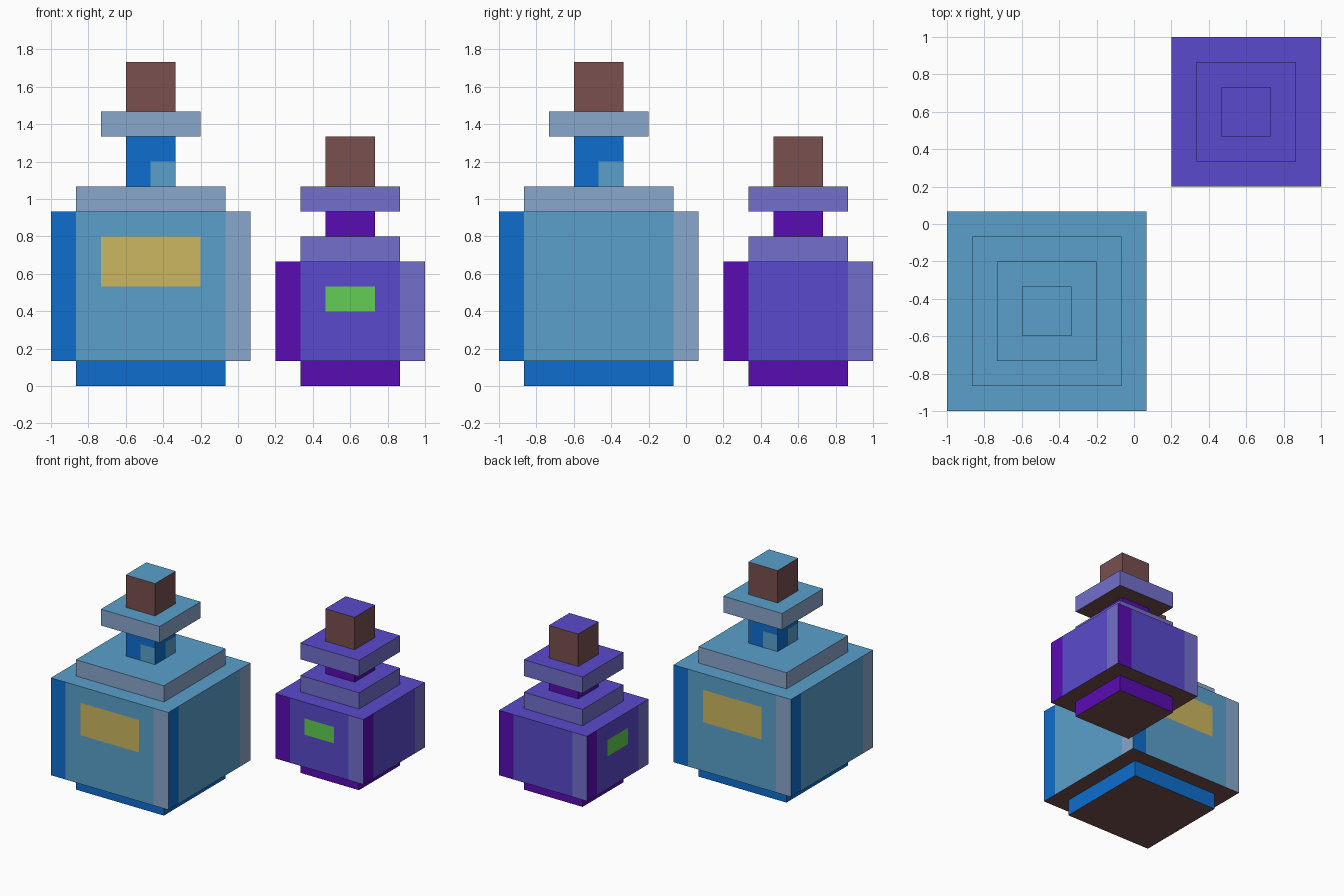
import bpy, bmesh
from mathutils import Vector

if "Cube" in bpy.data.objects:
    bpy.data.objects.remove(bpy.data.objects["Cube"])

U = 2 / 15  # one block unit


def lin(v):
    v /= 255
    return v / 12.92 if v <= 0.04045 else ((v + 0.055) / 1.055) ** 2.4


def mat(name, r, g, b):
    m = bpy.data.materials.new(name)
    m.diffuse_color = (lin(r), lin(g), lin(b), 1)
    m.use_nodes = True
    m.node_tree.nodes["Principled BSDF"].inputs["Base Color"].default_value = m.diffuse_color
    return m


brown = mat("cork_brown", 120, 80, 79)
blue = dict(dark=mat("deep_blue", 14, 110, 206), mid=mat("sky_blue", 90, 160, 203),
            pale=mat("pale_blue", 137, 167, 204), label=mat("label_yellow", 204, 183, 96), cork=brown)
purple = dict(dark=mat("deep_purple", 90, 12, 180), mid=mat("violet", 90, 74, 204),
              pale=mat("pale_violet", 115, 112, 204), label=mat("label_green", 98, 206, 82), cork=brown)


def block(name, centre, width, z0, z1, colours, side, cuts=(), zcuts=()):
    """Square block in units; side(u, z, normal) names the colour of each side cell."""
    keys = list(colours)
    c = Vector((centre, centre, 0))
    bm = bmesh.new()
    bmesh.ops.create_cube(bm, size=1)
    for v in bm.verts:
        v.co = Vector((v.co.x * width, v.co.y * width, z0 + (v.co.z + 0.5) * (z1 - z0)))
    planes = [(Vector(a) * t, a) for a in ((1, 0, 0), (0, 1, 0)) for t in cuts]
    planes += [(Vector((0, 0, z)), (0, 0, 1)) for z in zcuts]
    for co, no in planes:
        bmesh.ops.bisect_plane(bm, geom=bm.verts[:] + bm.edges[:] + bm.faces[:],
                               plane_co=co, plane_no=no)
    bm.normal_update()
    for f in bm.faces:
        n, m = f.normal, f.calc_center_median()
        if abs(n.z) > 0.5:
            key = "mid" if n.z > 0 else "cork"
        else:
            key = side(m.dot(Vector((0, 0, 1)).cross(n)), m.z, n)
        f.material_index = keys.index(key)
    # merge cells of the same colour
    bmesh.ops.dissolve_limit(bm, angle_limit=0.01, verts=bm.verts[:], edges=bm.edges[:],
                             delimit={'MATERIAL'})
    for v in bm.verts:
        v.co = v.co * U + c
    me = bpy.data.meshes.new(name)
    bm.to_mesh(me)
    bm.free()
    for k in keys:
        me.materials.append(colours[k])
    bpy.context.collection.objects.link(bpy.data.objects.new(name, me))


def bottle(name, centre, width, body_top, neck_h, lip_w, label, label_dirs, colours, glint):
    lw, lz0, lz1 = label
    edge = width / 2 - 1

    def body_side(u, z, n):
        if u < -edge:
            return "dark"
        if u > edge:
            return "pale"
        on_face = any(n.dot(Vector(d)) > 0.9 for d in label_dirs)
        return "label" if on_face and abs(u) < lw / 2 and lz0 < z < lz1 else "mid"

    def plain(key):
        return lambda u, z, n: key

    neck = body_top + 1
    lip = neck + neck_h

    def neck_side(u, z, n):
        return "mid" if glint and u > 0 and z < neck + 1 else "dark"

    block(name + "_base", centre, width - 2, 0, 1, colours, plain("dark"))
    block(name + "_body", centre, width, 1, body_top, colours, body_side,
          (-edge, -lw / 2, lw / 2, edge), (lz0, lz1))
    block(name + "_shoulder", centre, width - 2, body_top, neck, colours, plain("pale"))
    block(name + "_neck", centre, 2, neck, lip, colours, neck_side,
          (0,) if glint else (), (neck + 1,) if glint else ())
    block(name + "_lip", centre, lip_w, lip, lip + 1, colours, plain("pale"))
    block(name + "_cork", centre, 2, lip + 1, lip + 3, colours, plain("cork"))


# large blue bottle: labels on front and back
bottle("blue_bottle", -3.5 * U, 8, 7, 2, 4, (4, 4, 6),
       ((0, -1, 0), (0, 1, 0)), blue, True)
# small purple bottle: labels on front and left
bottle("purple_bottle", 4.5 * U, 6, 5, 1, 4, (2, 3, 4),
       ((0, -1, 0), (-1, 0, 0)), purple, False)
